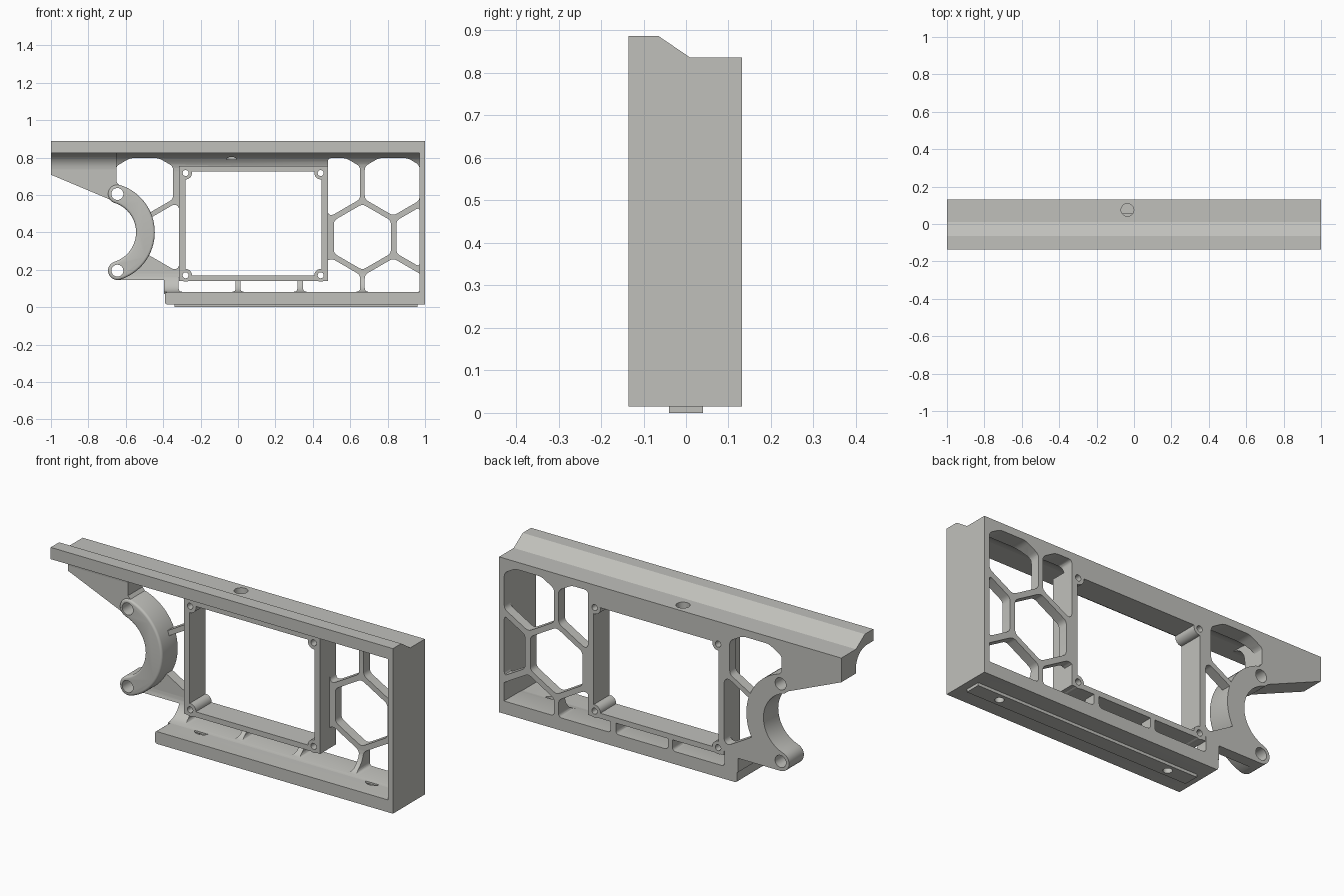
import bpy, bmesh, math
from mathutils import Vector

if "Cube" in bpy.data.objects:
    bpy.data.objects.remove(bpy.data.objects["Cube"])

BACK = 0.132
grey = bpy.data.materials.new("warm_grey")
grey.diffuse_color = (0.53, 0.53, 0.50, 1)
grey.use_nodes = True
grey.node_tree.nodes["Principled BSDF"].inputs["Base Color"].default_value = grey.diffuse_color


def prism(name, pts, a, b, axis="y", bevel=0):
    """Extrude a 2D outline: (x,z) along y, (y,z) along x, or (x,y) along z."""
    place = {"y": lambda p, t: (p[0], t, p[1]),
             "x": lambda p, t: (t, p[0], p[1]),
             "z": lambda p, t: (p[0], p[1], t)}[axis]
    bm = bmesh.new()
    lo = [bm.verts.new(place(p, a)) for p in pts]
    hi = [bm.verts.new(place(p, b)) for p in pts]
    n = len(pts)
    bm.faces.new(lo)
    bm.faces.new(hi)
    for i in range(n):
        bm.faces.new((lo[i], lo[(i + 1) % n], hi[(i + 1) % n], hi[i]))
    bmesh.ops.recalc_face_normals(bm, faces=bm.faces)
    if bevel:
        rim = [e for e in bm.edges if all(v in lo for v in e.verts)]
        bmesh.ops.bevel(bm, geom=rim, offset=bevel, segments=4, profile=0.5, affect="EDGES")
    me = bpy.data.meshes.new(name)
    bm.to_mesh(me)
    bm.free()
    me.materials.append(grey)
    ob = bpy.data.objects.new(name, me)
    bpy.context.collection.objects.link(ob)
    return ob


def rect(x0, x1, z0, z1):
    return [(x0, z0), (x1, z0), (x1, z1), (x0, z1)]


def arc(cx, cz, r, a0, a1, n):
    return [(cx + r * math.cos(math.radians(a0 + (a1 - a0) * i / n)),
             cz + r * math.sin(math.radians(a0 + (a1 - a0) * i / n))) for i in range(n + 1)]


def circle(cx, cz, r, n=28):
    return arc(cx, cz, r, 0, 360, n)[:-1]


def clip(pts, k, limit, sign):
    """Keep the part of an outline where sign * coordinate k <= sign * limit."""
    out = []
    for i, p in enumerate(pts):
        q = pts[(i + 1) % len(pts)]
        dp, dq = sign * (p[k] - limit), sign * (q[k] - limit)
        if dp <= 0:
            out.append(p)
        if dp * dq < 0:
            t = dp / (dp - dq)
            out.append((p[0] + (q[0] - p[0]) * t, p[1] + (q[1] - p[1]) * t))
    return out


def rounded(pts, d=0.02):
    """Round every corner of an outline."""
    out = []
    for i, p in enumerate(pts):
        c, a, b = Vector(p), Vector(pts[i - 1]), Vector(pts[(i + 1) % len(pts)])
        s = c + (a - c).normalized() * min(d, (a - c).length * 0.45)
        e = c + (b - c).normalized() * min(d, (b - c).length * 0.45)
        for t in (0, 0.25, 0.5, 0.75, 1):
            v = s * (1 - t) ** 2 + c * 2 * t * (1 - t) + e * t * t
            out.append((v.x, v.y))
    return out


def boolean(ob, other, op="DIFFERENCE"):
    m = ob.modifiers.new("cut", "BOOLEAN")
    m.operation, m.solver, m.object = op, "EXACT", other
    bpy.context.view_layer.update()
    dg = bpy.context.evaluated_depsgraph_get()
    me = bpy.data.meshes.new_from_object(ob.evaluated_get(dg))
    ob.modifiers.clear()
    ob.data = me
    bpy.data.objects.remove(other)


def cut(ob, pts, a=-0.3, b=0.3, axis="y"):
    boolean(ob, prism("cutter", pts, a, b, axis), "DIFFERENCE")


# Top rail with its stepped, sloping upper side
rail = prism("top_rail", [(-0.135, 0.825), (-0.135, 0.887), (-0.065, 0.887), (0.01, 0.836),
                          (BACK, 0.836), (BACK, 0.825)], -1, 1, "x")

# Base, its locating strip and the right end wall
base = prism("base", rounded(rect(-0.39, 0.99, 0.015, 0.08), 0.012), -0.135, BACK)
strip = prism("locating_strip", rect(-0.34, 0.96, 0, 0.02), -0.04, 0.04)
prism("end_wall", rect(0.97, 1, 0.015, 0.836), -0.135, BACK)
for x in (-0.2, 0.8):
    cut(base, circle(x, 0, 0.045), 0.045, 0.2, "z")
    cut(base, circle(x, 0, 0.022), -0.1, 0.2, "z")
    cut(strip, circle(x, 0, 0.022), -0.1, 0.2, "z")

# Back web, blending into the rail and the base with concave fillets
web_profile = ([(BACK, 0.07), (-0.02, 0.07)] + arc(-0.02, 0.18, 0.10, -90, 0, 8)
               + arc(-0.02, 0.725, 0.10, 0, 90, 8) + [(-0.02, 0.83), (BACK, 0.83)])
web = prism("honeycomb_web", web_profile, -0.65, 0.985, "x")


def hexagon(cx, cz, r=0.176):
    return [(cx + r * math.sin(i * math.pi / 3), cz + r * math.cos(i * math.pi / 3))
            for i in range(6)]


# Honeycomb openings right of the window, left of it, and below it
cells = [(0.5, 0.665, 0, 0.48, -1), (0.83, 0.665, 0, 0.97, 1), (0.665, 0.375, 0, 0.97, 1),
         (1.0, 0.375, 0, 0.97, 1), (-0.5, 0.665, 0, -0.315, 1), (-0.34, 0.375, 0, -0.315, 1)]
cells += [(x, 0.085, 1, 0.082, -1) for x in (-0.165, 0.165, 0.5, 0.83)]
for cx, cz, k, limit, sign in cells:
    outline = clip(clip(hexagon(cx, cz), k, limit, sign), 1, 0.797, 1)
    cut(web, rounded(outline))

# Clear the web inside the window, the arm's hollow and the lower left notch
cut(web, rect(-0.30, 0.465, 0.155, 0.74))
cut(web, circle(-0.71, 0.4, 0.22, 48))
cut(web, rect(-0.9, -0.395, 0, 0.145))

# Window frame with a screw boss in each corner
corners = [(x, z) for x in (-0.28, 0.442) for z in (0.17, 0.717)]
frame = prism("window_frame", rect(-0.315, 0.48, 0.14, 0.755), 0.0, BACK)
cut(frame, rect(-0.282, 0.447, 0.168, 0.725))
for x, z in corners:
    boolean(frame, prism("boss", circle(x, z, 0.034), 0.0, BACK), "UNION")
for x, z in corners:
    cut(frame, circle(x, z, 0.016, 20))
    cut(web, circle(x, z, 0.025, 20))

# Curved arm with rounded ends
CX, CZ, MID, HALF, ANG = -0.71, 0.4, 0.215, 0.05, 72.4
end = lambda s: (CX + MID * math.cos(math.radians(ANG)), CZ + s * MID * math.sin(math.radians(ANG)))
arm_outline = (arc(CX, CZ, MID + HALF, -ANG, ANG, 32)
               + arc(*end(1), HALF, ANG, ANG + 180, 12)[1:]
               + arc(CX, CZ, MID - HALF, ANG, -ANG, 32)[1:]
               + arc(*end(-1), HALF, 180 - ANG, 360 - ANG, 12)[1:-1])
arm = prism("curved_arm", arm_outline, 0.0, BACK, bevel=0.012)

# Overhanging wing under the left end of the rail, with its fillet
wing = prism("wing", [(-1, 0.83), (-1, 0.708), (-0.625, 0.55), (-0.6, 0.61), (-0.65, 0.67),
                      (-0.65, 0.83)], 0.01, BACK)
prism("wing_fillet", [(0.02, 0.83), (-0.08, 0.83)] + arc(-0.08, 0.735, 0.09, 90, 0, 8)
      + [(0.02, 0.735)], -1, -0.65, "x")
for s in (1, -1):
    for ob in (arm, wing, web):
        cut(ob, circle(*end(s), 0.032))

# Blind hole in the rail
for ob in (rail, web):
    cut(ob, circle(-0.035, 0.075, 0.034), 0.79, 1, "z")

# Smooth the curved surfaces, keep the edges crisp
for ob in bpy.context.collection.objects:
    ob.select_set(True)
    bpy.context.view_layer.objects.active = ob
bpy.ops.object.shade_smooth_by_angle(angle=math.radians(30))
